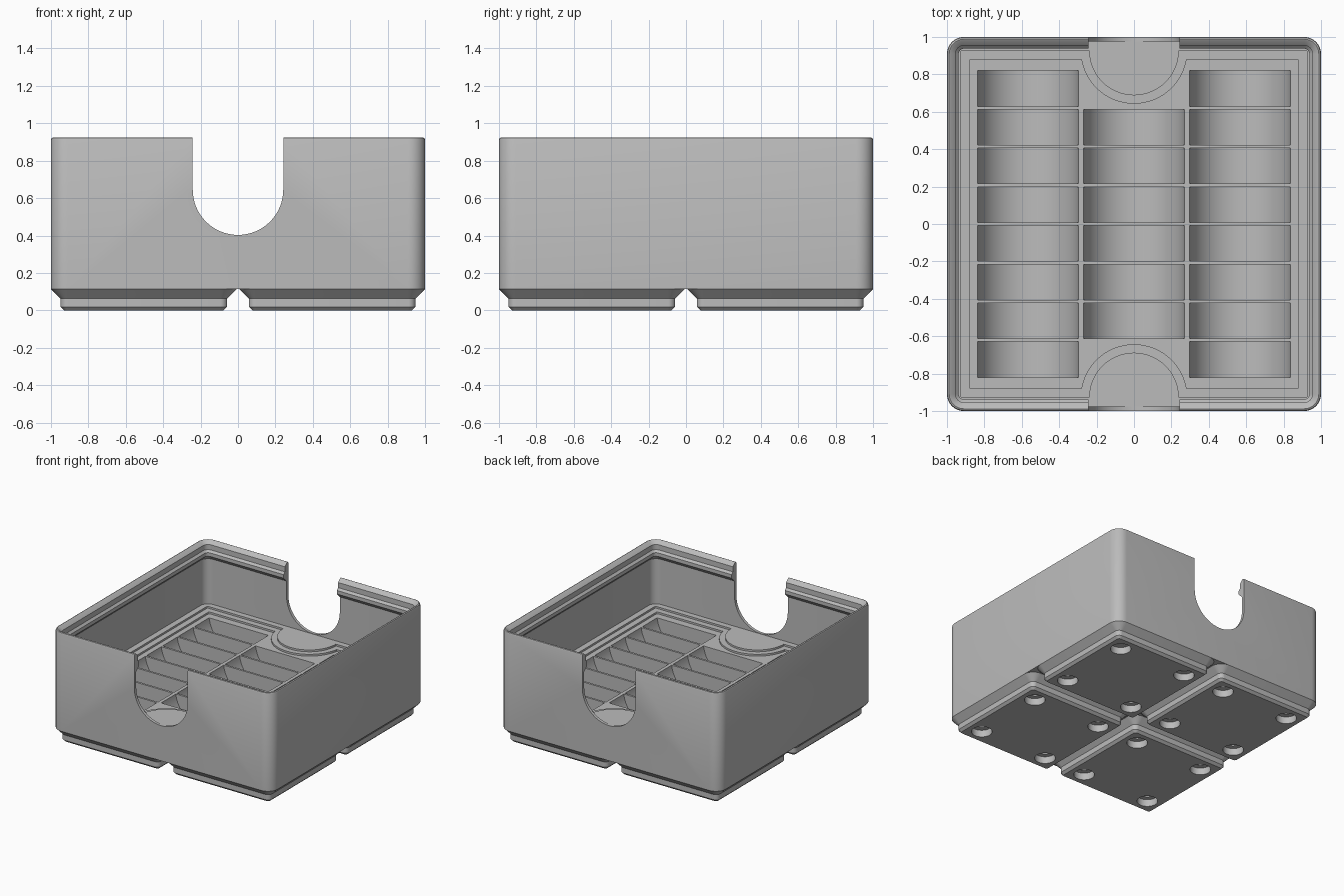
import bpy, bmesh, math
from mathutils import Matrix, Vector

cube = bpy.data.objects.get("Cube")
if cube:
    bpy.data.objects.remove(cube, do_unlink=True)

grey = bpy.data.materials.new("light grey plastic")
grey.use_nodes = True
grey.diffuse_color = (0.5, 0.5, 0.5, 1)
grey.node_tree.nodes["Principled BSDF"].inputs["Base Color"].default_value = (0.5, 0.5, 0.5, 1)


def finish(bm, name):
    bmesh.ops.recalc_face_normals(bm, faces=bm.faces)
    mesh = bpy.data.meshes.new(name)
    bm.to_mesh(mesh)
    bm.free()
    mesh.materials.append(grey)
    obj = bpy.data.objects.new(name, mesh)
    bpy.context.collection.objects.link(obj)
    return obj


def activate(obj):
    bpy.ops.object.select_all(action='DESELECT')
    obj.select_set(True)
    bpy.context.view_layer.objects.active = obj


def cut(obj, cutter):
    mod = obj.modifiers.new("cut", 'BOOLEAN')
    mod.operation = 'DIFFERENCE'
    mod.solver = 'EXACT'
    mod.object = cutter
    activate(obj)
    bpy.ops.object.modifier_apply(modifier=mod.name)
    bpy.data.objects.remove(cutter, do_unlink=True)


def smooth(obj):
    activate(obj)
    bpy.ops.object.shade_smooth_by_angle(angle=math.radians(25))


def rounded_square(half, r, z, cx=0, cy=0, steps=8):
    pts = []
    for q, (sx, sy) in enumerate([(1, 1), (-1, 1), (-1, -1), (1, -1)]):
        for i in range(steps + 1):
            a = math.pi / 2 * (q + i / steps)
            pts.append(Vector((cx + sx * (half - r) + r * math.cos(a),
                               cy + sy * (half - r) + r * math.sin(a), z)))
    return pts


def loft(bm, loops):
    """Skin a stack of equal loops and cap both ends."""
    rings = [[bm.verts.new(p) for p in loop] for loop in loops]
    n = len(rings[0])
    for a, b in zip(rings, rings[1:]):
        for i in range(n):
            j = (i + 1) % n
            bm.faces.new((a[i], a[j], b[j], b[i]))
    bm.faces.new(rings[0][::-1])
    bm.faces.new(rings[-1])


def square_stack(name, profile, cx=0, cy=0):
    bm = bmesh.new()
    loft(bm, [rounded_square(h, r, z, cx, cy) for h, r, z in profile])
    return finish(bm, name)


def add_cylinder(bm, centre, radius, depth, along_y=False, segments=64):
    m = Matrix.Translation(centre)
    if along_y:
        m = m @ Matrix.Rotation(math.pi / 2, 4, 'X')
    bmesh.ops.create_cone(bm, cap_ends=True, segments=segments, radius1=radius,
                          radius2=radius, depth=depth, matrix=m)


BASE, TOP, FLOOR = 0.114, 0.925, 0.40

# Box: outer wall, rounded rim, stacking lip, inner wall and floor
body = square_stack("box_body", [
    (1.0, 0.09, BASE), (1.0, 0.09, TOP - 0.014), (0.996, 0.086, TOP - 0.004),
    (0.988, 0.078, TOP), (0.980, 0.07, TOP - 0.004),
    (0.9545, 0.045, 0.897), (0.9545, 0.045, 0.855), (0.938, 0.03, 0.838),
    (0.938, 0.03, 0.809), (0.976, 0.066, 0.771), (0.976, 0.066, FLOOR)])

# Stepped tray recess that leaves a round landing at each opening
for half, radius, depth in [(0.928, 0.24, 0.015), (0.88, 0.285, 0.03)]:
    recess = square_stack("recess_cutter", [
        (half, 0.01, FLOOR - depth), (half, 0.01, FLOOR + 0.03)])
    bm = bmesh.new()
    for side in (-1, 1):
        add_cylinder(bm, (0, side * 0.928, FLOOR), radius, 0.3)
    cut(recess, finish(bm, "landing_cutter"))
    cut(body, recess)

# Half-round pockets in three columns
bm = bmesh.new()
for x, rows in [(-0.567, 8), (0, 6), (0.567, 8)]:
    for i in range(rows):
        y = (i - (rows - 1) / 2) * 0.207
        add_cylinder(bm, (x, y, 0.405), 0.272, 0.19, along_y=True)
cut(body, finish(bm, "pocket_cutter"))

# U-shaped openings through the front and back walls
bm = bmesh.new()
radius, centre_z = 0.242, 0.645
outline = [(-radius, 1.2)]
for i in range(33):
    a = math.pi * (1 + i / 32)
    outline.append((radius * math.cos(a), centre_z + radius * math.sin(a)))
outline.append((radius, 1.2))
loft(bm, [[Vector((x, y, z)) for x, z in outline] for y in (-1.2, 1.2)])
cut(body, finish(bm, "opening_cutter"))
smooth(body)

# Four stepped feet, each with four magnet and screw holes
for sx in (-1, 1):
    for sy in (-1, 1):
        cx, cy = sx * 0.503, sy * 0.503
        name = ("front" if sy < 0 else "back") + ("_left" if sx > 0 else "_right") + "_foot"
        foot = square_stack(name, [
            (0.426, 0.019, 0), (0.4455, 0.038, 0.019),
            (0.4455, 0.038, 0.0625), (0.497, 0.09, BASE)], cx, cy)
        for radius, depth in [(0.078, 0.0575), (0.036, 0.1)]:
            bm = bmesh.new()
            for dx in (-0.311, 0.311):
                for dy in (-0.311, 0.311):
                    add_cylinder(bm, (cx + dx, cy + dy, 0), radius, depth * 2, segments=32)
            cut(foot, finish(bm, "hole_cutter"))
        smooth(foot)
